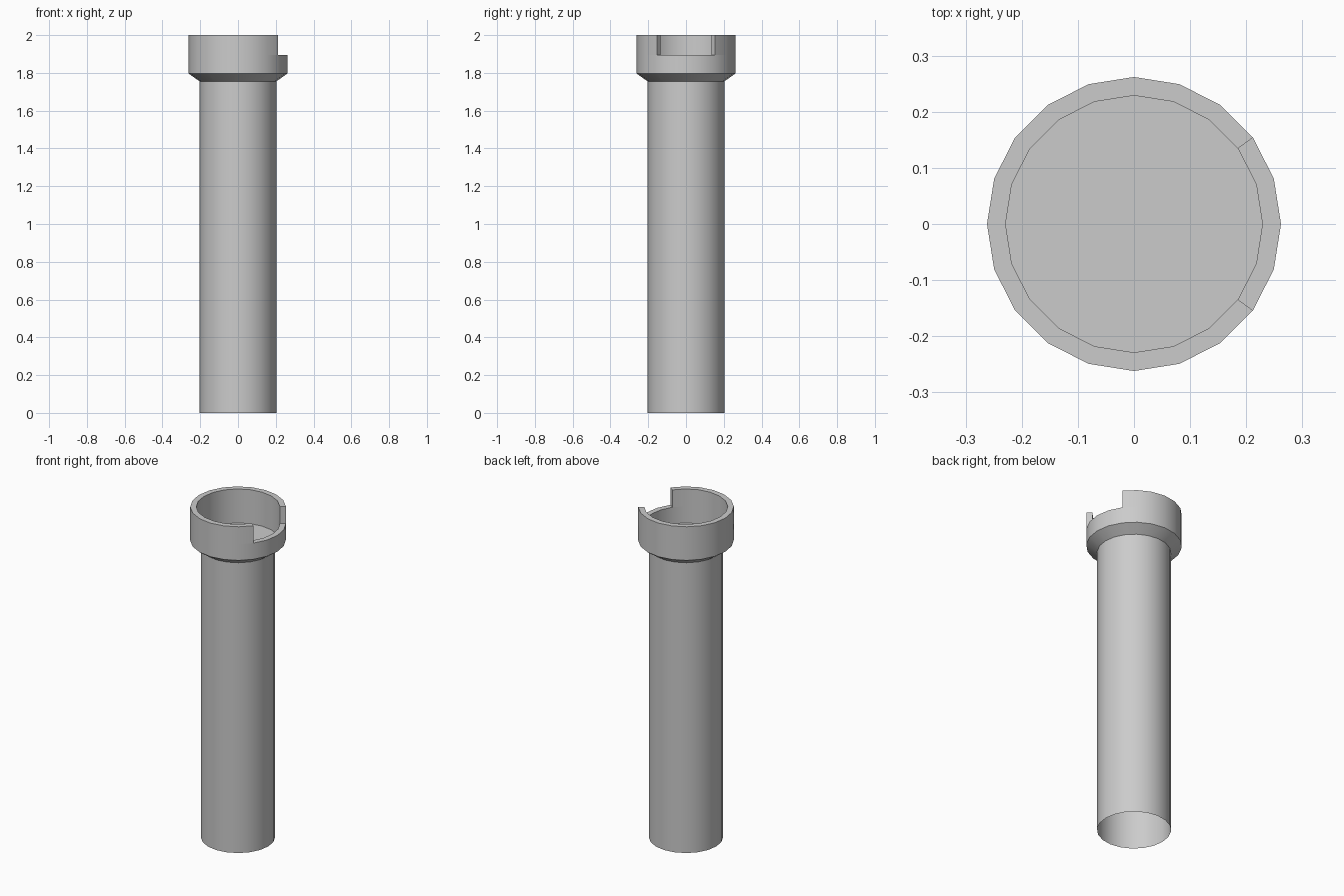
import bpy, bmesh, math

if "Cube" in bpy.data.objects:
    bpy.data.objects.remove(bpy.data.objects["Cube"])

SIDES = 20
NOTCH_Z, TOP_Z = 1.895, 2.0
R_OUT, R_IN, R_TUBE, FLOOR_Z = 0.262, 0.229, 0.203, 1.795


def lathe(bm, profile):
    """Spin an (r, z) profile around z; returns one list of faces per band."""
    rings = []
    for r, z in profile:
        rings.append([bm.verts.new((r * math.cos(math.tau * i / SIDES),
                                    r * math.sin(math.tau * i / SIDES), z))
                      for i in range(SIDES)])
    bands = []
    for low, high in zip(rings, rings[1:]):
        bands.append([bm.faces.new((low[i], low[(i + 1) % SIDES],
                                    high[(i + 1) % SIDES], high[i]))
                      for i in range(SIDES)])
    return rings, bands


def finish(bm, name):
    mesh = bpy.data.meshes.new(name)
    bm.to_mesh(mesh)
    bm.free()
    obj = bpy.data.objects.new(name, mesh)
    bpy.context.collection.objects.link(obj)
    bpy.ops.object.select_all(action='DESELECT')
    obj.select_set(True)
    bpy.context.view_layer.objects.active = obj
    bpy.ops.object.shade_smooth_by_angle(angle=math.radians(30))


# Open-bottomed tube, flared collar and recessed cup floor
bm = bmesh.new()
rings, bands = lathe(bm, [(R_TUBE, 0), (R_TUBE, 1.755), (R_OUT, 1.797),
                          (R_OUT, NOTCH_Z), (R_IN, NOTCH_Z), (R_IN, FLOOR_Z)])
bm.faces.new(rings[-1])

# Raise the rim everywhere except the four-sided notch facing +x
raised = bands[3][2:SIDES - 2]
result = bmesh.ops.extrude_face_region(bm, geom=raised)
for elem in result["geom"]:
    if isinstance(elem, bmesh.types.BMVert):
        elem.co.z = TOP_Z
finish(bm, "notched_pipe")
